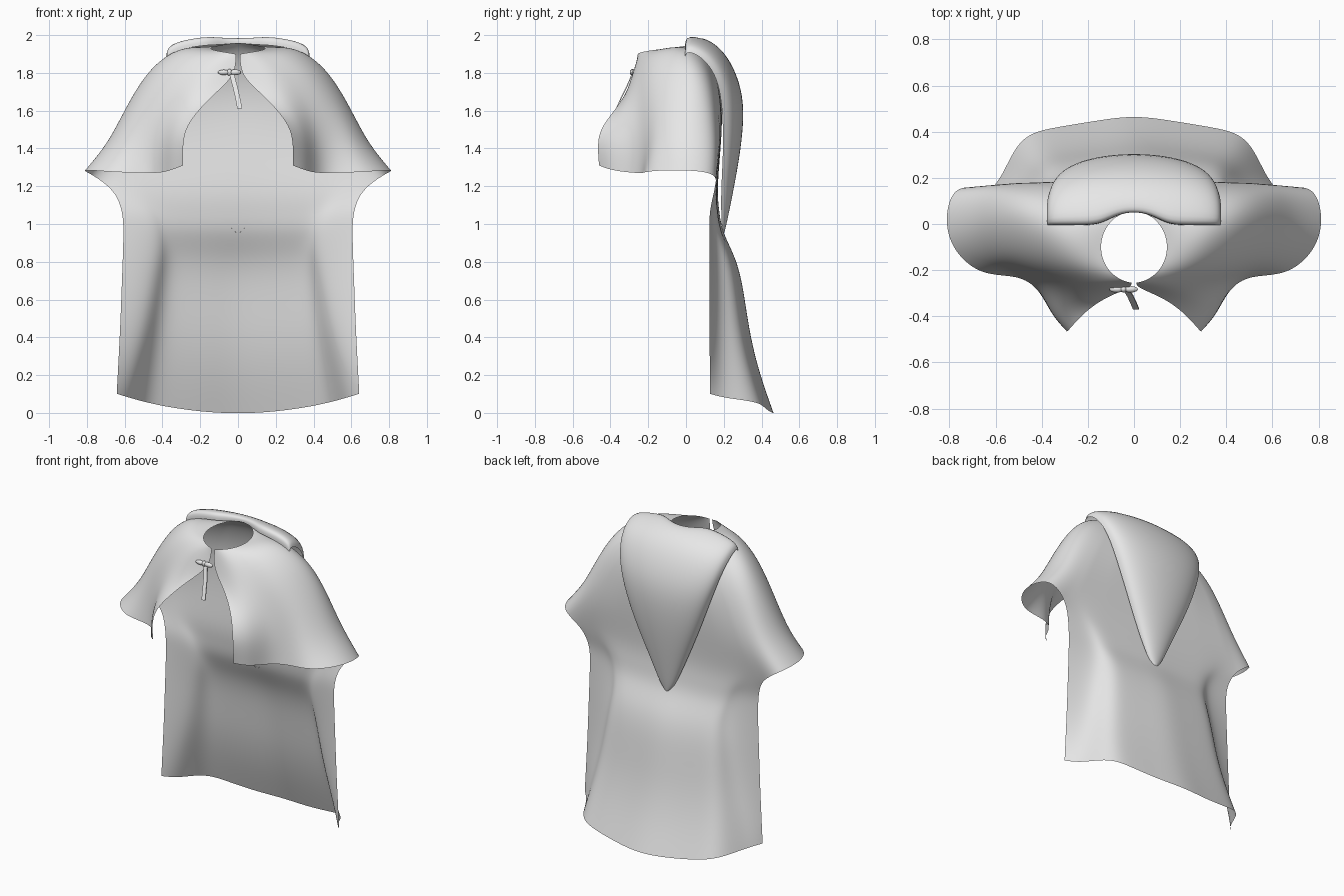
import bpy, bmesh, math
from mathutils import Vector, Matrix

if "Cube" in bpy.data.objects:
    bpy.data.objects.remove(bpy.data.objects["Cube"])

cloth = bpy.data.materials.new("grey cloth")
cloth.diffuse_color = (0.8, 0.8, 0.8, 1)
cloth.use_nodes = True
cloth.node_tree.nodes["Principled BSDF"].inputs["Base Color"].default_value = cloth.diffuse_color


def finish(name, bm, subdiv=0, mirror=False):
    """Turn a bmesh into a smooth, optionally mirrored and subdivided object."""
    bmesh.ops.remove_doubles(bm, verts=bm.verts, dist=0.0005)
    bmesh.ops.recalc_face_normals(bm, faces=bm.faces)
    me = bpy.data.meshes.new(name)
    bm.to_mesh(me)
    bm.free()
    me.materials.append(cloth)
    ob = bpy.data.objects.new(name, me)
    bpy.context.collection.objects.link(ob)
    for p in me.polygons:
        p.use_smooth = True
    if mirror:
        ob.modifiers.new("mirror", 'MIRROR').merge_threshold = 0.001
    if subdiv:
        sub = ob.modifiers.new("smooth", 'SUBSURF')
        sub.levels = sub.render_levels = subdiv
        sub.boundary_smooth = 'PRESERVE_CORNERS'
    return ob


def add_grid(bm, rows):
    """Quad sheet through equally long rows of points."""
    vs = [[bm.verts.new(p) for p in row] for row in rows]
    for a, b in zip(vs, vs[1:]):
        for k in range(len(a) - 1):
            bm.faces.new((a[k], a[k + 1], b[k + 1], b[k]))


# Shoulder drape: folds running from the collar to the hem, front opening to mid back
folds = [
    ((.13, -.32, 1.685), (.225, -.39, 1.585), (.295, -.475, 1.48), (.29, -.46, 1.31)),
    ((.22, -.31, 1.71), (.31, -.35, 1.58), (.36, -.39, 1.44), (.355, -.40, 1.285)),
    ((.31, -.25, 1.74), (.385, -.25, 1.58), (.41, -.27, 1.42), (.41, -.28, 1.27)),
    ((.39, -.19, 1.78), (.47, -.20, 1.61), (.50, -.21, 1.43), (.50, -.22, 1.27)),
    ((.44, -.11, 1.81), (.55, -.13, 1.61), (.62, -.17, 1.42), (.66, -.225, 1.275)),
    ((.46, -.02, 1.84), (.585, -.02, 1.64), (.685, -.05, 1.43), (.78, -.125, 1.285)),
    ((.47, .06, 1.83), (.585, .07, 1.64), (.685, .06, 1.44), (.825, .01, 1.285)),
    ((.44, .125, 1.79), (.555, .145, 1.61), (.65, .165, 1.42), (.785, .175, 1.27)),
    ((.37, .155, 1.75), (.47, .175, 1.56), (.56, .18, 1.36), (.65, .15, 1.18)),
    ((.23, .175, 1.74), (.28, .19, 1.56), (.33, .18, 1.36), (.36, .158, 1.17)),
    ((0, .185, 1.74), (0, .195, 1.56), (0, .18, 1.36), (0, .165, 1.17)),
]
rays = []
for i, fold in enumerate(folds):
    a = math.radians(-90 + 18 * i)
    neck = Vector((max(.145 * math.cos(a), .01 if i < 5 else 0),
                   -.1 + .155 * math.sin(a), 1.90 + .006 * i))
    if i == 10:
        neck.x = 0
    pts = [Vector(p) for p in fold]
    shoulder = (neck + pts[0]) / 2 + Vector((0, 0, .015 + .045 * min(1, i / 4)))
    if i == 0:
        shoulder = Vector((.012, -.275, 1.785))
    rays.append([neck, shoulder] + pts)


def between(a, b, n):
    return [[p.lerp(q, k / n) for p, q in zip(a, b)] for k in range(n)]


back = between(rays[8], rays[9], 4) + between(rays[9], rays[10], 2) + [rays[10]]
bm = bmesh.new()
add_grid(bm, rays[:8] + back)

# Long back panel: (height, half width, depth of the billow, narrowing of the billow)
hem_x = (1, .90, .81, .71, .55, .275, 0)
billow = (.01, .20, .58, .77, .84, .92, 1)
levels = [(1.06, .610, .055, .88), (.96, .606, .07, .82), (.84, .608, .135, .78),
          (.70, .613, .18, .81), (.42, .622, .218, .87), (.2, .632, .275, .94),
          (-.004, .642, .35, 1)]
rows = [[ray[-1] for ray in back]]
for z, w, d, m in levels:
    rows.append([(w * f * (m if f < 1 else 1), .123 + d * s,
                  z + .105 * f * f * (1 - z / 1.1)) for f, s in zip(hem_x, billow)])
add_grid(bm, rows)
finish("cape", bm, 3, True)

# Hood lying on the back: half width, centre y and z, edge y and z
hood = [(.375, .05, 1.99, -.01, 1.92), (.38, .13, 1.975, .07, 1.895),
        (.37, .22, 1.895, .14, 1.82), (.345, .287, 1.75, .178, 1.72),
        (.30, .31, 1.60, .195, 1.58), (.225, .292, 1.40, .198, 1.38),
        (.13, .252, 1.18, .184, 1.17), (.05, .215, 1.0, .188, .99),
        (.012, .203, .955, .194, .955)]
rows = []
for r, (w, yc, zc, ye, ze) in enumerate(hood):
    row = []
    for k in range(9):
        t = k / 8 * math.pi / 2
        x, c = w * math.sin(t), max(math.cos(t), 0) ** .8
        y, z = ye + (yc - ye) * c, ze + (zc - ze) * c
        if r == 0:  # notch around the neck
            n = min(1, (x / .15) ** 2)
            y, z = .055 - .06 * n, z + .025 * n * c
        row.append(Vector((x, y, z)))
    rows.append(row)
lip = [p - Vector((0, 0, .03 + .03 * min(1, p.x / .15))) for p in rows[0]]
bm = bmesh.new()
add_grid(bm, [lip] + rows)
finish("hood", bm, 2, True)

# Toggle clasp: two beads and a small knot
bm = bmesh.new()
for x, rx, rz in ((-.075, .032, .014), (-.015, .032, .015), (-.045, .014, .018)):
    m = Matrix.Translation((x, -.283, 1.803)) @ Matrix.Diagonal((rx, .014, rz, 1))
    bmesh.ops.create_uvsphere(bm, u_segments=16, v_segments=8, radius=1, matrix=m)
finish("toggle_clasp", bm)

# Hanging strap end below the clasp
bm = bmesh.new()
strap = [(-.035, -.282, 1.80), (-.016, -.312, 1.73), (-.002, -.342, 1.67), (.009, -.368, 1.612)]
add_grid(bm, [[(x + dx, y + dy, z) for dx, dy in
               ((-.013, -.003), (.013, -.003), (.013, .003), (-.013, .003), (-.013, -.003))]
              for x, y, z in strap])
bm.verts.ensure_lookup_table()
bm.faces.new(bm.verts[0:4])
bm.faces.new(bm.verts[15:19])
finish("strap", bm)
for ob in bpy.context.collection.objects:
    ob.select_set(ob.name in ("strap", "toggle_clasp"))
    bpy.context.view_layer.objects.active = ob
bpy.ops.object.shade_smooth_by_angle()
